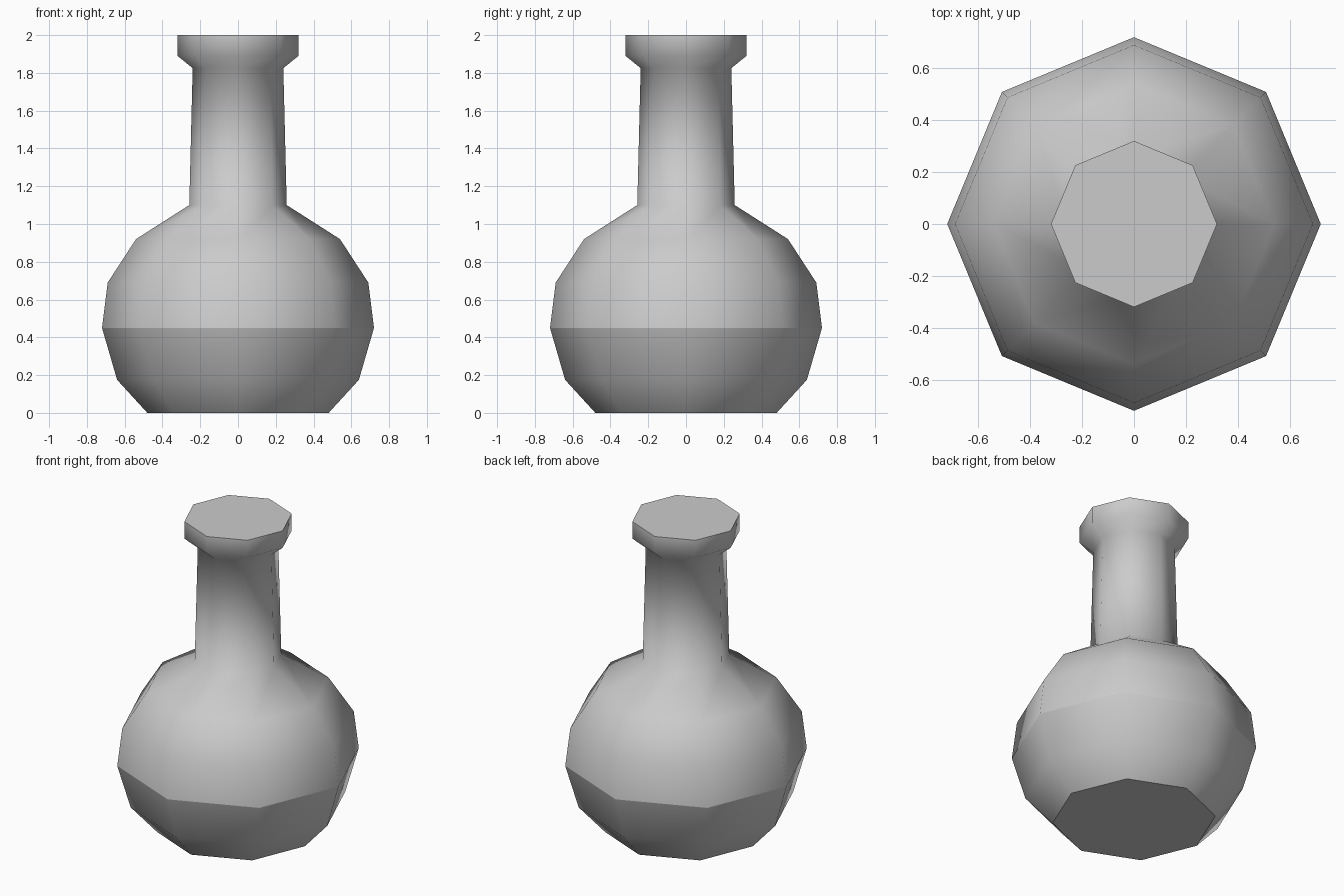
import bpy
import bmesh
import math

cube = bpy.data.objects.get("Cube")
if cube:
    bpy.data.objects.remove(cube, do_unlink=True)

SIDES = 8
BELLY_Z = 0.45

# Flask profile as (radius, height), from base to rim
PROFILE = [(0.48, 0), (0.64, 0.175), (0.72, BELLY_Z), (0.69, 0.69), (0.54, 0.92),
           (0.258, 1.1), (0.24, 1.825), (0.32, 1.89), (0.32, 2.0)]


def make_material(name, colour):
    mat = bpy.data.materials.new(name)
    mat.use_nodes = True
    mat.diffuse_color = colour
    mat.node_tree.nodes["Principled BSDF"].inputs["Base Color"].default_value = colour
    return mat


def lathe(name, profile, mat):
    bm = bmesh.new()
    rings = []
    for radius, z in profile:
        angles = [math.tau * i / SIDES for i in range(SIDES)]
        rings.append([bm.verts.new((radius * math.cos(a), radius * math.sin(a), z))
                      for a in angles])
    # Smooth walls between neighbouring rings
    for low, high in zip(rings, rings[1:]):
        for i in range(SIDES):
            j = (i + 1) % SIDES
            bm.faces.new((low[i], low[j], high[j], high[i])).smooth = True
    # Flat base and closed top
    caps = [bm.faces.new(rings[0][::-1]), bm.faces.new(rings[-1])]
    # Crisp edges around both caps and the widest part of the belly
    for edge in bm.edges:
        at_belly = all(abs(v.co.z - BELLY_Z) < 0.001 for v in edge.verts)
        if at_belly or any(cap in edge.link_faces for cap in caps):
            edge.smooth = False
    mesh = bpy.data.meshes.new(name)
    bm.to_mesh(mesh)
    bm.free()
    mesh.materials.append(mat)
    obj = bpy.data.objects.new(name, mesh)
    bpy.context.collection.objects.link(obj)
    return obj


lathe("flask", PROFILE, make_material("light_grey", (0.6, 0.6, 0.6, 1)))
